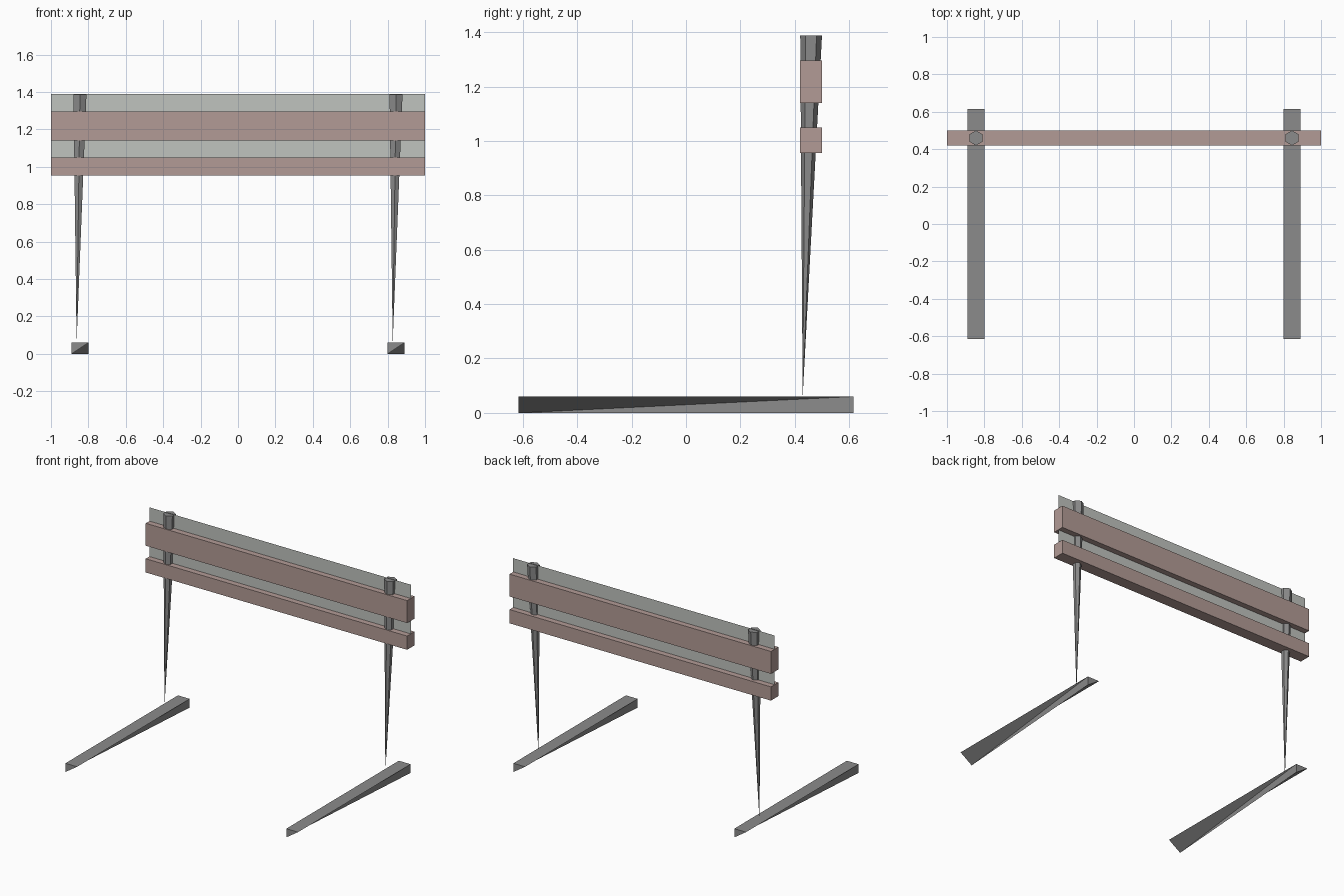
import bpy, bmesh
from math import sin, cos, radians

if "Cube" in bpy.data.objects:
    bpy.data.objects.remove(bpy.data.objects["Cube"])


def material(name, rgb):
    mat = bpy.data.materials.new(name)
    mat.use_nodes = True
    color = (*rgb, 1)
    mat.diffuse_color = color
    mat.node_tree.nodes["Principled BSDF"].inputs["Base Color"].default_value = color
    return mat


WOOD = material("dusty_wood", (0.45, 0.33, 0.305))
METAL = material("grey_metal", (0.26, 0.26, 0.26))
SHEET = material("pale_sheet", (0.53, 0.55, 0.52))

HALF_LENGTH = 1.0
RAIL_Y = 0.46
POST_X = 0.845
FOOT_TOP = 0.06
TOP = 1.39


def build(name, points, faces, mat, fix_normals=True):
    """Make one flat-shaded object from named points."""
    bm = bmesh.new()
    verts = {key: bm.verts.new(p) for key, p in points.items()}
    for face in faces:
        bm.faces.new([verts[key] for key in face])
    if fix_normals:
        bmesh.ops.recalc_face_normals(bm, faces=bm.faces)
    mesh = bpy.data.meshes.new(name)
    bm.to_mesh(mesh)
    bm.free()
    mesh.materials.append(mat)
    obj = bpy.data.objects.new(name, mesh)
    bpy.context.collection.objects.link(obj)
    return obj


def rail(name, bottom, top):
    bpy.ops.mesh.primitive_cube_add(size=1, location=(0, RAIL_Y, (bottom + top) / 2))
    obj = bpy.context.object
    obj.name = name
    obj.scale = (2 * HALF_LENGTH, 0.08, top - bottom)
    obj.data.materials.append(WOOD)


def foot(name, x):
    """Long bar whose underside twists to one low corner at each end."""
    w, d, h = 0.045, 0.615, FOOT_TOP
    points = {
        "A": (x - w, -d, h), "B": (x + w, -d, h),
        "C": (x + w, d, h), "D": (x - w, d, h),
        "front_low": (x - w, -d, 0), "back_low": (x + w, d, 0),
    }
    f, b = "front_low", "back_low"
    faces = [
        ("A", "B", "C", "D"),               # top
        (f, "B", "A"), (b, "D", "C"),       # ends
        (f, "C", "B"), (b, "A", "D"),       # sloping undersides
        (f, b, "C"), (b, f, "A"),           # upright sides
    ]
    build(name, points, faces, METAL, fix_normals=False)


def post(name, x):
    """Six-sided spike, wide at the top, ending in an off-centre point."""
    radius = 0.04
    points = {
        i: (x + radius * cos(radians(60 * i + 30)),
            RAIL_Y + radius * sin(radians(60 * i + 30)), TOP - 0.003)
        for i in range(6)
    }
    points["tip"] = (x - 0.018, RAIL_Y - 0.031, FOOT_TOP)
    faces = [tuple(range(6))]
    faces += [(i, "tip", (i + 1) % 6) for i in range(6)]
    build(name, points, faces, METAL)


# Crossbars
rail("upper_rail", 1.14, 1.295)
rail("lower_rail", 0.955, 1.05)

# Thin sheet between the rails
build("back_sheet", {
    "a": (-HALF_LENGTH, RAIL_Y, 1.0), "b": (HALF_LENGTH, RAIL_Y, 1.0),
    "c": (HALF_LENGTH, RAIL_Y, TOP), "d": (-HALF_LENGTH, RAIL_Y, TOP),
}, ["abcd"], SHEET, fix_normals=False)

# Posts and feet on both sides
for side, x in (("left", POST_X), ("right", -POST_X)):
    post(side + "_post", x)
    foot(side + "_foot", x)
